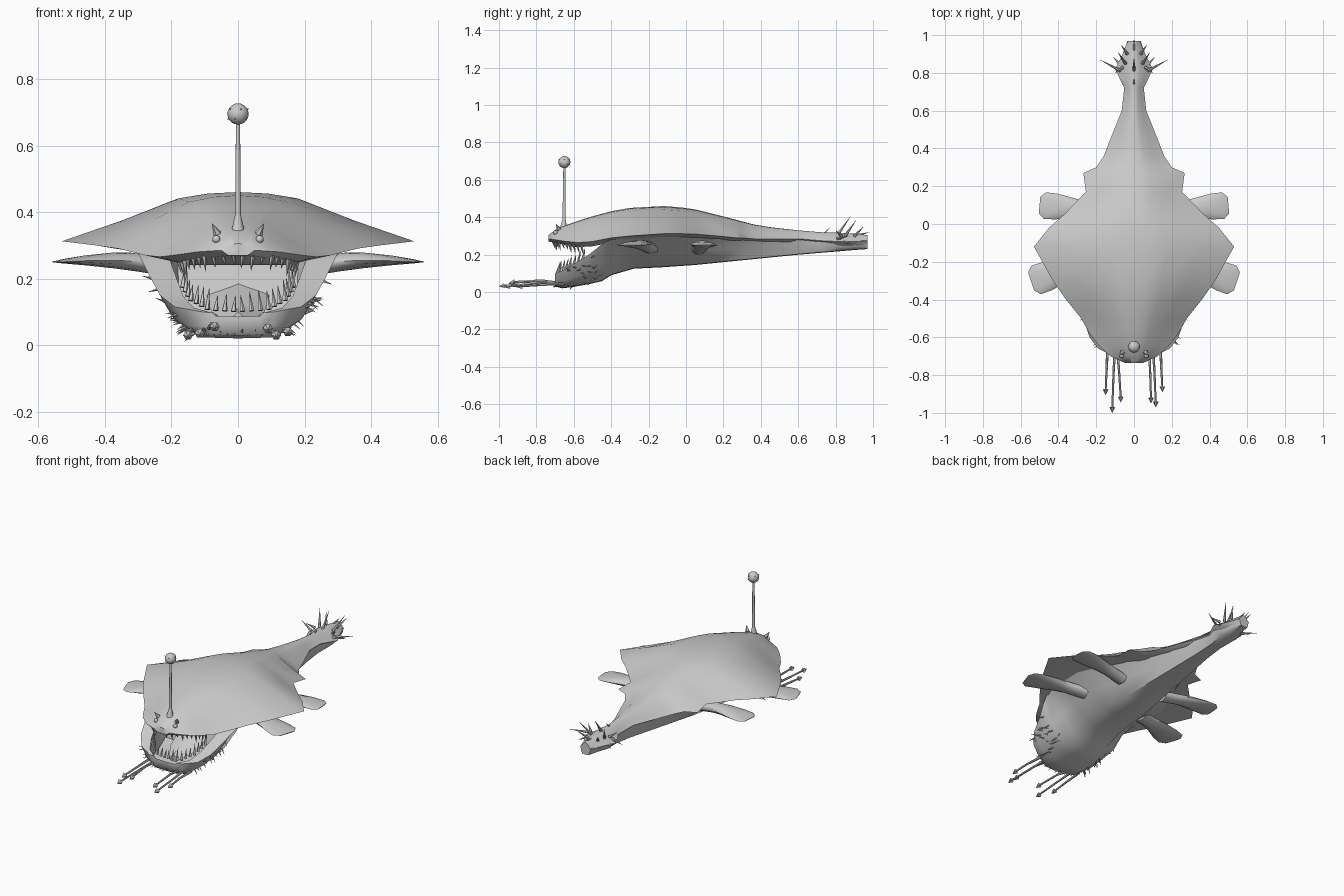
import bpy, bmesh, math, random
from mathutils import Vector

if "Cube" in bpy.data.objects:
    bpy.data.objects.remove(bpy.data.objects["Cube"])

random.seed(4)
grey = bpy.data.materials.new("skin grey")
grey.diffuse_color = (0.6, 0.6, 0.6, 1)
grey.use_nodes = True
grey.node_tree.nodes["Principled BSDF"].inputs["Base Color"].default_value = grey.diffuse_color


def finish(bm, name, angle=50):
    bmesh.ops.recalc_face_normals(bm, faces=bm.faces)
    me = bpy.data.meshes.new(name)
    bm.to_mesh(me)
    bm.free()
    me.materials.append(grey)
    me.shade_smooth()
    me.set_sharp_from_angle(angle=math.radians(angle))
    ob = bpy.data.objects.new(name, me)
    bpy.context.collection.objects.link(ob)
    return ob


def loft(bm, rings):
    """Skin a list of closed rings and cap both ends."""
    rows = [[bm.verts.new(p) for p in r] for r in rings]
    n = len(rows[0])
    for a, b in zip(rows, rows[1:]):
        for i in range(n):
            j = (i + 1) % n
            bm.faces.new((a[i], a[j], b[j], b[i]))
    bm.faces.new(rows[0])
    bm.faces.new(rows[-1])


def mirrored(y, half):
    """Full ring from a half outline that starts and ends on x = 0."""
    full = half + [(-x, z) for x, z in reversed(half[1:-1])]
    return [(x, y, z) for x, z in full]


def cone(bm, p, q, r1, r2=0.0005, n=6):
    p, q = Vector(p), Vector(q)
    rot = (q - p).to_track_quat('Z', 'Y')
    ring = lambda c, r: [c + rot @ Vector((r * math.cos(k * math.tau / n),
                         r * math.sin(k * math.tau / n), 0)) for k in range(n)]
    loft(bm, [ring(p, r1), ring(q, r2)])


def along(path, t):
    """Point at fraction t of a polyline."""
    s = min(t, 0.9999) * (len(path) - 1)
    i = int(s)
    return Vector(path[i]).lerp(Vector(path[i + 1]), s - i)


# Upper shell: y, half width, top, edge, underside
shell = [(-.735, .05, .305, .285, .27), (-.70, .125, .332, .28, .265),
         (-.65, .18, .355, .272, .252), (-.58, .235, .38, .265, .24),
         (-.5, .28, .405, .27, .245), (-.4, .36, .432, .29, .265),
         (-.3, .43, .45, .30, .28), (-.12, .53, .46, .312, .295),
         (-.02, .45, .452, .312, .295), (.05, .37, .442, .31, .29),
         (.17, .255, .412, .30, .28), (.27, .268, .386, .29, .275),
         (.30, .2, .378, .29, .275), (.36, .16, .362, .285, .27),
         (.45, .125, .347, .285, .265), (.6, .065, .33, .285, .26),
         (.72, .052, .32, .275, .255), (.82, .1, .317, .27, .24),
         (.9, .06, .312, .27, .24), (.97, .035, .305, .27, .24)]
bm = bmesh.new()
loft(bm, [mirrored(y, [(0, t), (.17 * w, t - .03 * (t - e)), (.34 * w, e + .87 * (t - e)),
                       (.66 * w, e + .42 * (t - e)), (w, e), (.6 * w, b), (0, b)])
          for y, w, t, e, b in shell])
finish(bm, "upper_shell")

# Belly and lower jaw: y, bottom half width, bottom, top half width, top, mouth floor
hull = [(-.70, .07, .03, .11, .10, .085), (-.66, .11, .02, .19, .115, .05),
        (-.6, .125, .028, .235, .15, .06), (-.52, .13, .042, .262, .20, .07),
        (-.45, .13, .058, .29, .255, .09), (-.40, .13, .09, .305, .285, .275),
        (-.28, .12, .125, .33, .295, .295), (-.12, .11, .133, .33, .302, .302),
        (.05, .095, .145, .25, .30, .30), (.3, .07, .17, .14, .285, .285),
        (.6, .04, .20, .06, .28, .28), (.72, .035, .21, .047, .28, .28),
        (.82, .045, .218, .085, .275, .275), (.9, .03, .225, .052, .275, .275),
        (.97, .022, .23, .033, .275, .275)]


def flank(y):
    """Flank bulge: convex jaw and tail, hollow under the wings."""
    return (.6, .4) if y < -.42 or y > .5 else (.4, .5)


bm = bmesh.new()
loft(bm, [mirrored(y, [(0, b), (wb, b + .003),
                       (wb + flank(y)[0] * (wt - wb), b + flank(y)[1] * (t - b)), (wt, t),
                       (.7 * wt, t - .003), (.6 * wt, f + .002), (0, f)])
          for y, wb, b, wt, t, f in hull])
finish(bm, "belly_and_jaw")

# Teeth in two arches
lower = [(0, -.69, .10), (.09, -.68, .105), (.145, -.62, .135), (.17, -.54, .18)]
upper = [(0, -.715, .275), (.1, -.685, .272), (.155, -.62, .258), (.18, -.55, .25)]
bm = bmesh.new()
for side in (-1, 1):
    for k in range(10):
        for path, up in ((lower, 1), (upper, -1)):
            p = along(path, (k + .5) / 10)
            h = random.uniform(.045, .065) if up > 0 else random.uniform(.03, .055)
            q = p + Vector((-.006, .012, up * h))
            p.x *= side
            q.x *= side
            cone(bm, p, q, .009, n=5)
finish(bm, "teeth")

# Tongue
bm = bmesh.new()
loft(bm, [mirrored(y, [(0, z), (w, z - .03), (0, z - .06)])
          for y, w, z in ((-.62, .03, .10), (-.54, .08, .13), (-.39, .1, .2))])
finish(bm, "tongue")

# Spines along the jaw sides and chin
bm = bmesh.new()
for side in (-1, 1):
    for k in range(22):
        y = random.uniform(-.67, -.47)
        i = max(j for j in range(len(hull) - 1) if hull[j][0] <= y)
        a, b = hull[i], hull[i + 1]
        f = (y - a[0]) / (b[0] - a[0])
        _, wb, zb, wt, zt, _ = [u + f * (v - u) for u, v in zip(a, b)]
        # ride on the two straight parts of the flank
        g = random.uniform(.1, .95)
        fx, fz = (g, g * .667) if g < .6 else (g, .4 + (g - .6) * 1.5)
        p = Vector((side * (wb + fx * (wt - wb) - .004), y, zb + fz * (zt - zb)))
        cone(bm, p, p + Vector((side * .03, -.02, random.uniform(-.028, .02))), .005, n=5)
    for k in range(6):
        p = Vector((side * (.01 + .02 * k), -.69 + .003 * k, .035))
        cone(bm, p, p + Vector((side * .004, -.025, random.uniform(-.01, .015))), .005, n=5)
finish(bm, "jaw_spines")

# Chin barbels with barbed tips
bm = bmesh.new()
for x0, x1, y1, z1 in ((-.14, -.15, -.88, .03), (-.1, -.115, -.975, .035), (-.09, -.07, -.92, .055),
                       (.14, .15, -.865, .04), (.1, .115, -.945, .03), (.08, .09, -.925, .05)):
    mid = Vector(((x0 + x1) / 2, -.77, z1 + .008))
    tip = Vector((x1, y1, z1))
    cone(bm, (x0, -.65, .045), mid, .008, .006)
    cone(bm, mid, tip, .006, .005)
    cone(bm, tip + Vector((0, .004, 0)), tip - Vector((0, .025, .004)), .015)
finish(bm, "chin_barbels")

# Paddle fins: distance, half width, half thickness
profile = [(0, .045, .03), (.3, .045, .028), (.5, .06, .024), (.75, .078, .015),
           (.92, .08, .007), (1, .05, .002)]
for name, root, tip, wide in (("front_fin", (.2, -.19, .235), (.545, -.305, .25), 1.0),
                              ("rear_fin", (.15, .07, .23), (.50, .1, .25), .88)):
    for side, label in ((-1, "left"), (1, "right")):
        p, q = Vector(root), Vector(tip)
        d = (q - p).normalized()
        across = Vector((-d.y, d.x, 0)).normalized()
        rings = []
        for t, w, h in profile:
            ring = []
            for k in range(12):
                a = k * math.tau / 12
                v = p.lerp(q, t) + across * wide * w * math.cos(a)
                v.z += h * math.sin(a) + .012 * math.sin(math.pi * t)
                ring.append((side * v.x, v.y, v.z))
            rings.append(ring)
        bm = bmesh.new()
        loft(bm, rings)
        finish(bm, f"{name}_{label}")

# Tail spikes: base and tip on one side
bm = bmesh.new()
for p, q in (((.07, .81, .285), (.18, .87, .30)), ((.06, .83, .30), (.10, .80, .33)),
             ((.045, .85, .30), (.085, .91, .385)), ((.035, .90, .30), (.07, .95, .35)),
             ((.07, .84, .27), (.11, .885, .26))):
    for s in (-1, 1):
        cone(bm, (s * p[0], p[1], p[2]), (s * q[0], q[1], q[2]), .009)
for y, r, q in ((.81, .01, (.88, .405)), (.73, .007, (.77, .345)), (.92, .008, (.98, .32))):
    cone(bm, (0, y, .305), (0, *q), r)
finish(bm, "tail_spikes")

# Lure stalk and spiked bulb
bm = bmesh.new()
cone(bm, (0, -.655, .335), (0, -.652, .39), .022, .009, 10)
cone(bm, (0, -.652, .385), (0, -.65, .68), .009, .006, 10)
finish(bm, "lure_stalk")
bm = bmesh.new()
bmesh.ops.create_uvsphere(bm, u_segments=16, v_segments=10, radius=.032)
for k in range(10):
    a = k * math.tau / 10
    d = Vector((math.cos(a), math.sin(a), .5 * (-1) ** k)).normalized()
    cone(bm, d * .03, d * .037, .003, n=5)
finish(bm, "lure_bulb").location = (0, -.65, .695)

# Eyes with pointed brows
for side, label in ((-1, "left"), (1, "right")):
    bm = bmesh.new()
    bmesh.ops.create_uvsphere(bm, u_segments=12, v_segments=8, radius=.012)
    finish(bm, f"eye_{label}").location = (side * .065, -.698, .318)
    bm = bmesh.new()
    cone(bm, (side * .062, -.68, .335), (side * .078, -.695, .365), .013)
    finish(bm, f"brow_{label}")
